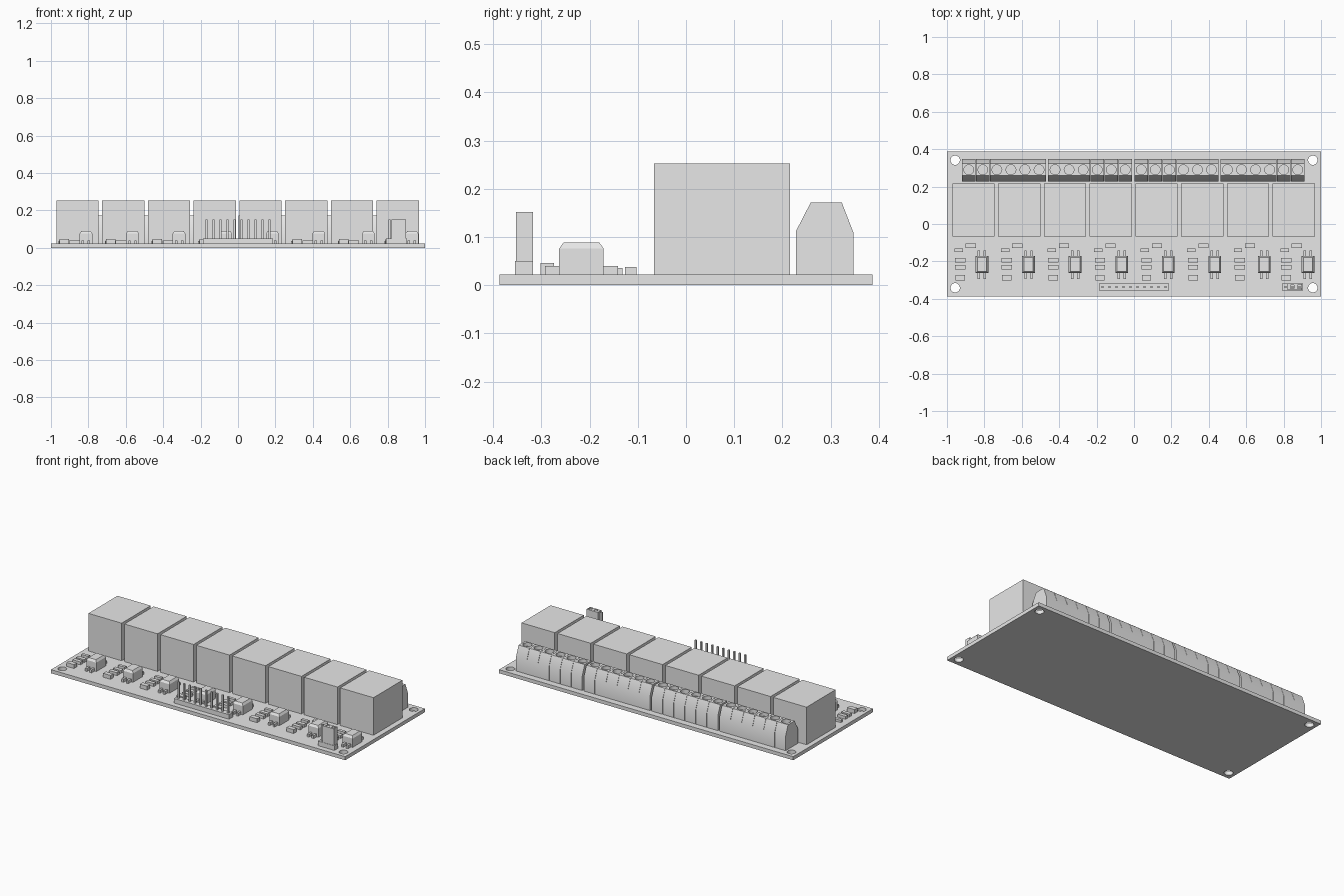
import bpy, bmesh
from mathutils import Matrix, Vector

cube = bpy.data.objects.get("Cube")
if cube:
    bpy.data.objects.remove(cube, do_unlink=True)

grey = bpy.data.materials.new("light grey")
grey.use_nodes = True
grey.diffuse_color = (0.8, 0.8, 0.8, 1)
grey.node_tree.nodes["Principled BSDF"].inputs["Base Color"].default_value = (0.8, 0.8, 0.8, 1)

BOARD_TOP = 0.022


def box(bm, x, y, w, d, z0, z1, taper=0.0):
    """Box centred on x, y; taper pulls the top edges inward."""
    m = Matrix.Translation((x, y, (z0 + z1) / 2)) @ Matrix.Diagonal((w, d, z1 - z0, 1))
    verts = bmesh.ops.create_cube(bm, size=1, matrix=m)["verts"]
    for v in verts:
        if taper and v.co.z > (z0 + z1) / 2:
            v.co.x += taper if v.co.x < x else -taper
            v.co.y += taper if v.co.y < y else -taper


def cylinder(bm, x, y, r, z0, z1):
    bmesh.ops.create_cone(bm, cap_ends=True, segments=32, radius1=r, radius2=r, depth=z1 - z0,
                          matrix=Matrix.Translation((x, y, (z0 + z1) / 2)))


def prism(bm, profile, x0, x1):
    """Extrude a y-z profile along x."""
    face = bm.faces.new([bm.verts.new((x0, y, z)) for y, z in profile])
    out = bmesh.ops.extrude_face_region(bm, geom=[face])["geom"]
    moved = [g for g in out if isinstance(g, bmesh.types.BMVert)]
    bmesh.ops.translate(bm, verts=moved, vec=Vector((x1 - x0, 0, 0)))


def finish(bm, name):
    bmesh.ops.recalc_face_normals(bm, faces=bm.faces)
    mesh = bpy.data.meshes.new(name)
    bm.to_mesh(mesh)
    bm.free()
    mesh.materials.append(grey)
    obj = bpy.data.objects.new(name, mesh)
    bpy.context.collection.objects.link(obj)
    return obj


def cut(obj, bm):
    """Subtract the cutter mesh from obj, then discard the cutter."""
    cutter = finish(bm, "cutter")
    cutter.hide_render = True
    mod = obj.modifiers.new("holes", 'BOOLEAN')
    mod.operation, mod.solver, mod.object = 'DIFFERENCE', 'EXACT', cutter
    bpy.ops.object.select_all(action='DESELECT')
    bpy.context.view_layer.objects.active = obj
    obj.select_set(True)
    bpy.ops.object.modifier_apply(modifier=mod.name)
    bpy.data.objects.remove(cutter, do_unlink=True)


# Circuit board with four mounting holes
bm, holes = bmesh.new(), bmesh.new()
box(bm, 0, 0, 2, 0.774, 0, BOARD_TOP)
for sx in (-1, 1):
    for sy in (-1, 1):
        cylinder(holes, sx * 0.956, sy * 0.341, 0.025, -0.05, 0.1)
cut(finish(bm, "circuit_board"), holes)

# Row of eight relay cases
for i in range(8):
    bm = bmesh.new()
    box(bm, -0.858 + i * 0.2446, 0.075, 0.226, 0.282, BOARD_TOP, 0.253)
    finish(bm, f"relay_{i + 1}")

# Four screw terminal blocks of six cells each
profile = [(0.228, BOARD_TOP), (0.228, 0.112), (0.259, 0.172),
           (0.323, 0.172), (0.347, 0.11), (0.347, BOARD_TOP)]
for block in range(4):
    bm, holes = bmesh.new(), bmesh.new()
    for i in range(6):
        x = -0.92 + block * 0.461 + i * 0.0751
        prism(bm, profile, x, x + 0.0736)
        cylinder(holes, x + 0.0368, 0.29, 0.026, 0.15, 0.2)
    cut(finish(bm, f"terminal_block_{block + 1}"), holes)

# Optocouplers with four legs, and the small parts beside each one
for i in range(8):
    base = -0.813 + i * 0.249
    x = base + (0.016 if i == 6 else 0)
    bm = bmesh.new()
    box(bm, x, -0.217, 0.068, 0.092, BOARD_TOP, 0.076)
    box(bm, x, -0.217, 0.068, 0.092, 0.076, 0.089, 0.009)
    finish(bm, f"optocoupler_{i + 1}")

    bm = bmesh.new()
    for sx in (-1, 1):
        for sy in (-1, 1):
            box(bm, x + sx * 0.016, -0.217 + sy * 0.06, 0.013, 0.032, BOARD_TOP, 0.04)
    finish(bm, f"optocoupler_legs_{i + 1}")

    bm = bmesh.new()
    box(bm, base - 0.125, -0.141, 0.045, 0.018, BOARD_TOP, 0.036)
    box(bm, base - 0.06, -0.115, 0.054, 0.024, BOARD_TOP, 0.038)
    for y in (-0.194, -0.231):
        box(bm, base - 0.116, y, 0.055, 0.023, BOARD_TOP, 0.04)
    finish(bm, f"resistors_{i + 1}")

    bm = bmesh.new()
    box(bm, base - 0.116, -0.288, 0.05, 0.028, BOARD_TOP, 0.046)
    finish(bm, f"indicator_{i + 1}")


# Pin headers: a plastic strip with upright square pins
def header(name, x, count):
    pitch = 0.0374
    bm = bmesh.new()
    box(bm, x, -0.336, count * pitch, 0.037, BOARD_TOP, 0.05)
    finish(bm, name + "_strip")
    bm = bmesh.new()
    for i in range(count):
        box(bm, x + (i - (count - 1) / 2) * pitch, -0.336, 0.011, 0.011, 0.04, 0.15)
    finish(bm, name + "_pins")


header("control_header", 0, 10)
header("power_header", 0.847, 3)

# Jumper cap over two pins, open at the top
bm, holes = bmesh.new(), bmesh.new()
box(bm, 0.86, -0.335, 0.076, 0.035, 0.05, 0.152)
for x in (0.8465, 0.8844):
    box(holes, x, -0.336, 0.02, 0.02, 0.11, 0.2)
cut(finish(bm, "jumper_cap"), holes)

# Keep edges sharp and round the hole walls
bpy.ops.object.select_all(action='DESELECT')
for obj in bpy.context.scene.objects:
    if obj.name.startswith(("circuit_board", "terminal_block")):
        obj.select_set(True)
        bpy.context.view_layer.objects.active = obj
bpy.ops.object.shade_smooth_by_angle()
